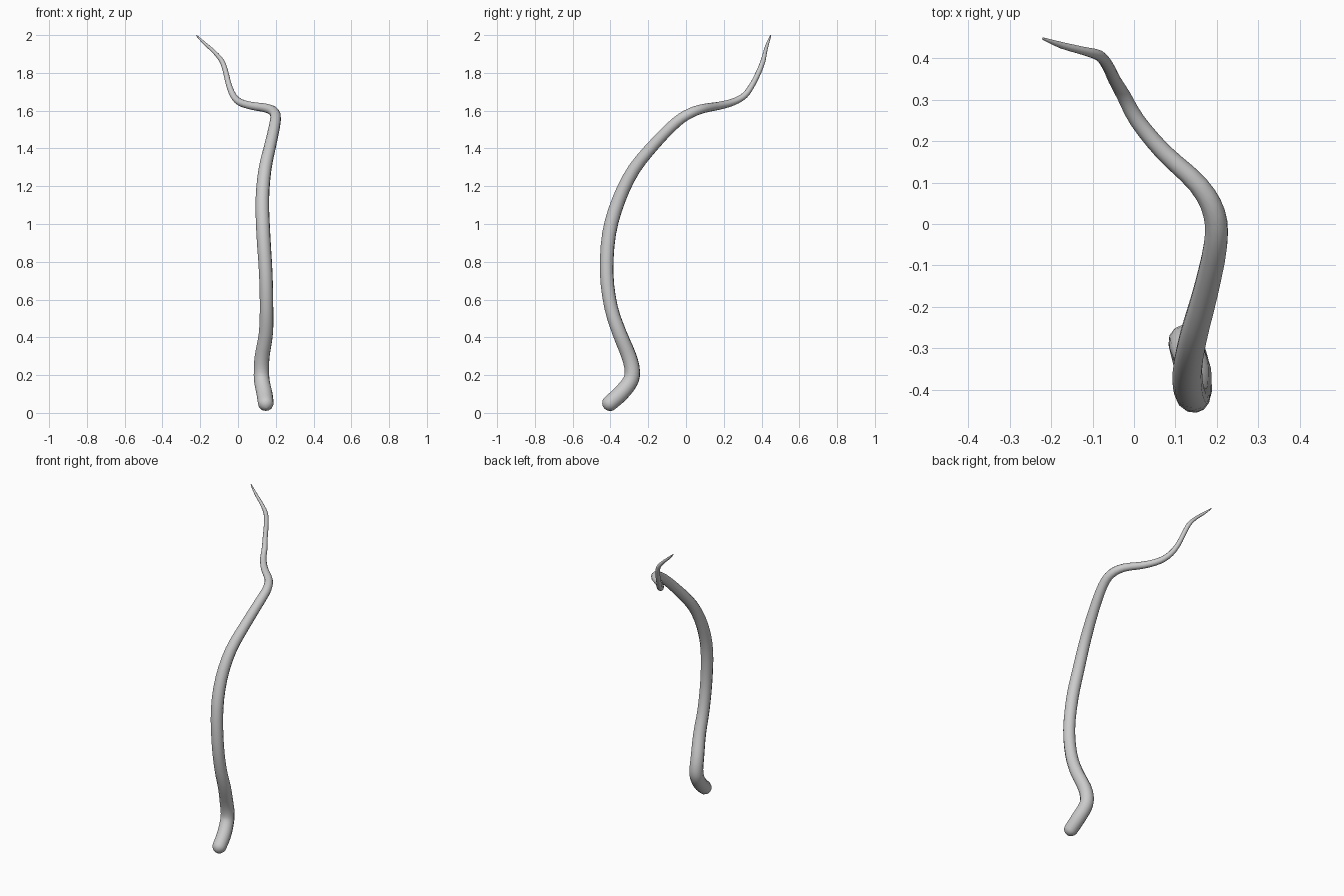
import bpy, math
from mathutils import Vector

if "Cube" in bpy.data.objects:
    bpy.data.objects.remove(bpy.data.objects["Cube"])

# Centre line of the stalk: x, y, z, radius
path = [
    (0.147, -0.402, 0.052, 0.042), (0.140, -0.345, 0.103, 0.043),
    (0.127, -0.296, 0.165, 0.042), (0.124, -0.284, 0.220, 0.041),
    (0.128, -0.302, 0.300, 0.040), (0.148, -0.353, 0.425, 0.038),
    (0.151, -0.397, 0.560, 0.036), (0.147, -0.420, 0.740, 0.036),
    (0.134, -0.407, 0.950, 0.037), (0.129, -0.355, 1.130, 0.036),
    (0.143, -0.275, 1.290, 0.034), (0.174, -0.160, 1.430, 0.031),
    (0.197, -0.050, 1.540, 0.029), (0.194, 0.025, 1.588, 0.027),
    (0.155, 0.095, 1.612, 0.024), (0.070, 0.175, 1.626, 0.021),
    (0.008, 0.250, 1.646, 0.019), (-0.025, 0.310, 1.680, 0.017),
    (-0.048, 0.350, 1.735, 0.015), (-0.064, 0.383, 1.800, 0.014),
    (-0.084, 0.407, 1.860, 0.013), (-0.125, 0.419, 1.910, 0.010),
    (-0.175, 0.432, 1.955, 0.008), (-0.220, 0.448, 1.998, 0.003),
]
keys = [Vector(p) for p in path]


def smooth(points, steps):
    """Catmull-Rom interpolation of position and radius."""
    out = []
    for i in range(len(points) - 1):
        a, b = points[max(i - 1, 0)], points[i]
        c, d = points[i + 1], points[min(i + 2, len(points) - 1)]
        for k in range(steps):
            t = k / steps
            out.append(0.5 * (2 * b + (c - a) * t + (2 * a - 5 * b + 4 * c - d) * t * t
                              + (3 * b - a - 3 * c + d) * t ** 3))
    return out + [points[-1]]


# Rounded foot: rings of a hemisphere ahead of the first point
start, r = keys[0], keys[0].w
back = (keys[0].xyz - keys[1].xyz).normalized()
foot = []
for deg in (88, 70, 50, 30, 14):
    a = math.radians(deg)
    p = start.xyz + back * r * math.sin(a)
    foot.append(Vector((*p, r * math.cos(a))))

rings = foot + smooth(keys, 3)

# Tapered winding stalk
curve = bpy.data.curves.new("winding_stalk", 'CURVE')
curve.dimensions = '3D'
curve.bevel_depth = 1.0
curve.bevel_resolution = 4
curve.use_fill_caps = True
spline = curve.splines.new('POLY')
spline.points.add(len(rings) - 1)
for pt, q in zip(spline.points, rings):
    pt.co = (q.x, q.y, q.z, 1)
    pt.radius = q.w
stalk = bpy.data.objects.new("winding_stalk", curve)
bpy.context.collection.objects.link(stalk)
bpy.context.view_layer.objects.active = stalk
stalk.select_set(True)
bpy.ops.object.convert(target='MESH')
bpy.ops.object.shade_smooth_by_angle(angle=math.radians(50))
